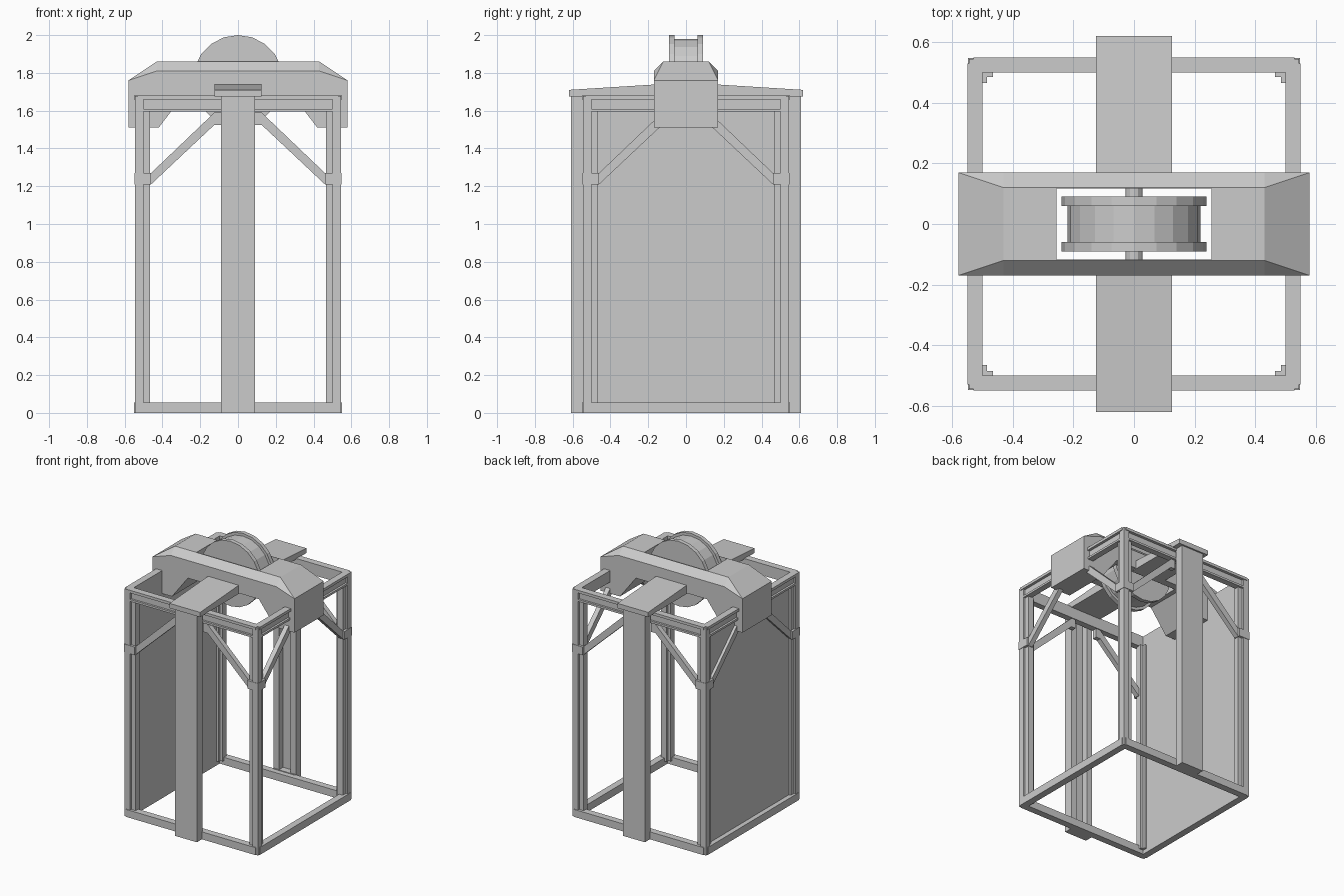
import bpy, bmesh, math
from mathutils import Matrix, Vector

if "Cube" in bpy.data.objects:
    bpy.data.objects.remove(bpy.data.objects["Cube"])


def add(name, bm):
    bmesh.ops.recalc_face_normals(bm, faces=bm.faces)
    me = bpy.data.meshes.new(name)
    bm.to_mesh(me)
    bm.free()
    ob = bpy.data.objects.new(name, me)
    bpy.context.collection.objects.link(ob)
    return ob


def put_box(bm, x0, x1, y0, y1, z0, z1):
    m = Matrix.Translation(((x0 + x1) / 2, (y0 + y1) / 2, (z0 + z1) / 2))
    m = m @ Matrix.Diagonal((abs(x1 - x0), abs(y1 - y0), abs(z1 - z0), 1))
    bmesh.ops.create_cube(bm, size=1, matrix=m)


def boxes(name, items):
    bm = bmesh.new()
    for b in items:
        put_box(bm, *b)
    return add(name, bm)


def prism(name, pts, d0, d1, place):
    """Extrude a flat outline; place(a, b, d) maps it to 3D."""
    bm = bmesh.new()
    f = [bm.verts.new(place(a, b, d0)) for a, b in pts]
    g = [bm.verts.new(place(a, b, d1)) for a, b in pts]
    bm.faces.new(f)
    bm.faces.new(g[::-1])
    for i in range(len(pts)):
        j = (i + 1) % len(pts)
        bm.faces.new((f[i], f[j], g[j], g[i]))
    return add(name, bm)


def turn(ob, k):
    ob.data.transform(Matrix.Rotation(k * math.pi / 2, 4, 'Z'))


# Four sides: rails, corner posts and diagonal braces, built at +y and turned
brace = [(.5, 1.21), (.5, 1.27), (.46, 1.27), (.125, 1.59), (.09, 1.59),
         (.09, 1.525), (.125, 1.525), (.46, 1.21)]
for k in range(4):
    turn(boxes("bottom_rail", [(-.53, .53, .5, .55, 0, .055)]), k)
    turn(boxes("top_rail", [(-.53, .53, .5, .55, 1.66, 1.68),
                            (-.5, .5, .5, .53, 1.61, 1.66),
                            (-.53, .53, .5, .545, 1.595, 1.61)]), k)
    turn(boxes("corner_post", [(.5, .545, .5, .545, 0, 1.678),
                               (.465, .53, .485, .53, .03, 1.6),
                               (.485, .53, .465, .53, .03, 1.6)]), k)
    turn(boxes("post_collar", [(.46, .548, .5, .548, 1.21, 1.27),
                               (.5, .548, .46, .548, 1.21, 1.27)]), k)
    for s in (-1, 1):
        turn(prism("diagonal_brace", brace, .5, .535,
                   lambda a, b, d: (a * s, d, b)), k)

# Single closed wall on the left
boxes("side_panel", [(-.515, -.5, -.5, .5, .03, 1.62)])

# Guide columns and sloped roof plates at front and back
for s in (-1, 1):
    boxes("guide_column", [(-.09, .09, s * .59, s * .608, 0, 1.68),
                           (.045, .09, s * .545, s * .6, 0, 1.68),
                           (-.09, -.045, s * .545, s * .6, 0, 1.68),
                           (-.088, .088, s * .54, s * .605, 0, .06)])
    prism("roof_plate", [(.14, 1.675), (.62, 1.675), (.62, 1.71), (.14, 1.74)],
          -.125, .125, lambda a, b, d: (d, a * s, b))

# Crosshead housing: chamfered body with a slot for the wheel
half = [(.43, 1.81), (.58, 1.76), (.58, 1.51), (.42, 1.51), (.29, 1.68)]
outline = half + [(-x, z) for x, z in half[::-1]]
bm = bmesh.new()
f = [bm.verts.new((x, -.17, z)) for x, z in outline]
g = [bm.verts.new((x, .17, z)) for x, z in outline]
bm.faces.new(f)
bm.faces.new(g[::-1])
for i in range(1, 8):
    bm.faces.new((f[i], f[i + 1], g[i + 1], g[i]))
fr, fl = [bm.verts.new((x, -.12, 1.86)) for x in (.43, -.43)]
br, bl = [bm.verts.new((x, .12, 1.86)) for x in (.43, -.43)]
bm.faces.new((fl, fr, br, bl))
for v, r, l in ((f, fr, fl), (g, br, bl)):
    bm.faces.new((v[0], v[9], l, r))
    bm.faces.new((v[0], r, v[1]))
    bm.faces.new((v[9], v[8], l))
bm.faces.new((fr, br, g[1], f[1]))
bm.faces.new((fl, f[8], g[8], bl))
housing = add("crosshead_housing", bm)
slot = boxes("slot_cutter", [(-.255, .255, -.118, .118, 1.4, 2)])
slot.hide_render = True
slot.hide_viewport = True
mod = housing.modifiers.new("slot", 'BOOLEAN')
mod.operation = 'DIFFERENCE'
mod.solver = 'EXACT'
mod.object = slot


# Pulley wheel: drum, two flanges, axle
def cyl(name, r, y0, y1, n):
    bm = bmesh.new()
    m = Matrix.Translation((0, (y0 + y1) / 2, 1.76)) @ Matrix.Rotation(math.pi / 2, 4, 'X')
    bmesh.ops.create_cone(bm, cap_ends=True, segments=n, radius1=r, radius2=r,
                          depth=y1 - y0, matrix=m)
    return add(name, bm)


cyl("pulley_drum", .22, -.07, .07, 20)
cyl("pulley_flange_front", .24, -.09, -.06, 20)
cyl("pulley_flange_back", .24, .06, .09, 20)
cyl("pulley_axle", .028, -.13, .13, 12)
